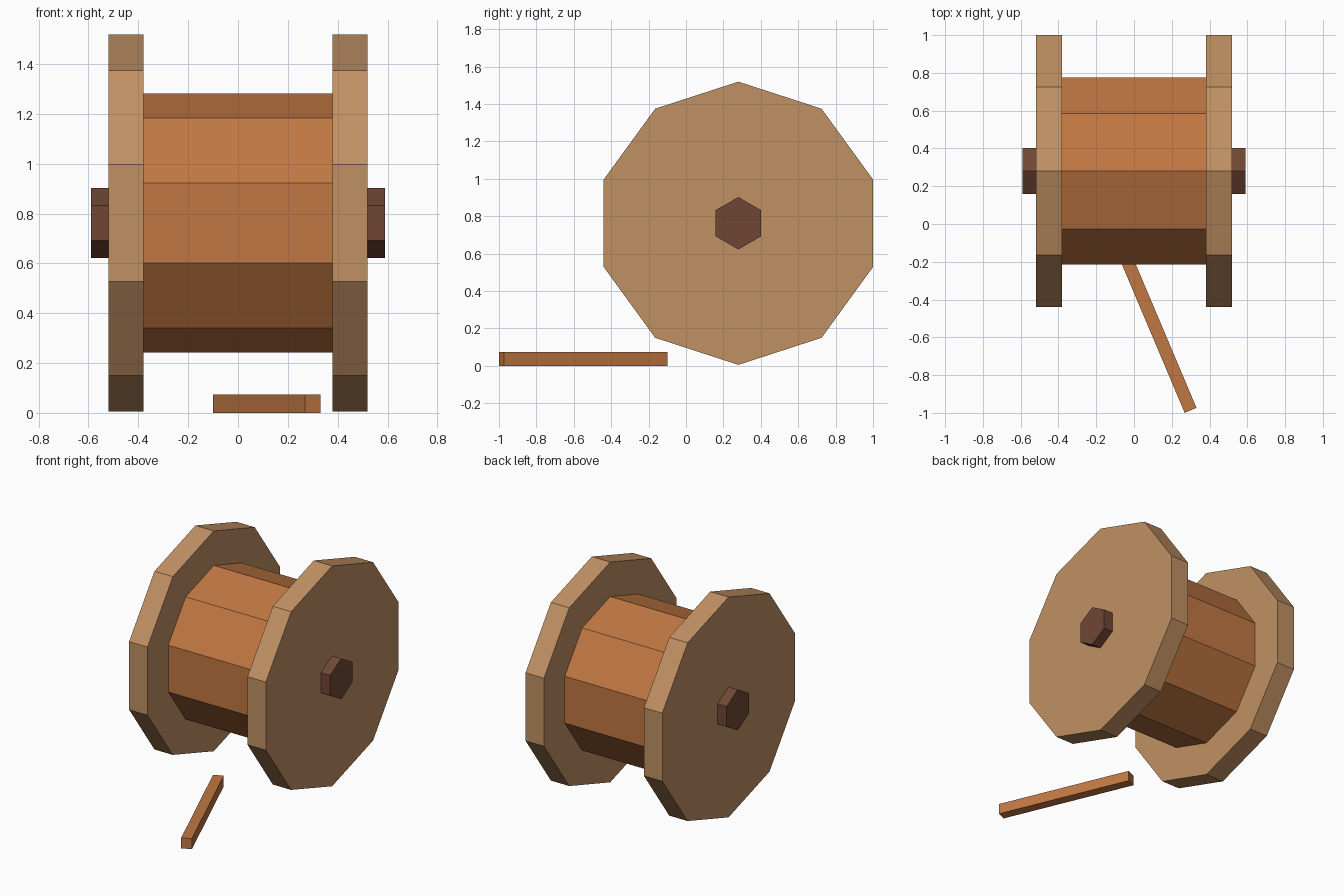
import bpy, bmesh
from math import sin, cos, pi
from mathutils import Matrix

if "Cube" in bpy.data.objects:
    bpy.data.objects.remove(bpy.data.objects["Cube"])

CY, CZ = 0.28, 0.762  # reel axis


def material(name, rgb):
    m = bpy.data.materials.new(name)
    m.diffuse_color = (*rgb, 1)
    m.use_nodes = True
    m.node_tree.nodes["Principled BSDF"].inputs["Base Color"].default_value = m.diffuse_color
    return m


def add_object(name, bm, mat):
    bmesh.ops.recalc_face_normals(bm, faces=bm.faces)
    me = bpy.data.meshes.new(name)
    bm.to_mesh(me)
    bm.free()
    me.materials.append(mat)
    ob = bpy.data.objects.new(name, me)
    bpy.context.collection.objects.link(ob)
    return ob


def prism(name, sides, radius, x0, x1, mat):
    """Regular prism along x with a corner pointing up."""
    bm = bmesh.new()
    ring = [bm.verts.new((x0, radius * sin(2 * pi * i / sides), radius * cos(2 * pi * i / sides)))
            for i in range(sides)]
    face = bm.faces.new(ring)
    ext = bmesh.ops.extrude_face_region(bm, geom=[face], use_keep_orig=True)
    moved = [v for v in ext["geom"] if isinstance(v, bmesh.types.BMVert)]
    bmesh.ops.translate(bm, verts=moved, vec=(x1 - x0, 0, 0))
    ob = add_object(name, bm, mat)
    ob.location = (0, CY, CZ)
    return ob


flange_wood = material("flange_wood", (0.53, 0.28, 0.125))
rope_orange = material("rope_orange", (0.53, 0.185, 0.055))
dark_wood = material("dark_wood", (0.16, 0.062, 0.034))

# wound rope drum and axle
prism("wound_rope", 10, 0.52, -0.38, 0.38, rope_orange)
prism("axle", 6, 0.14, -0.59, 0.59, dark_wood)

# end flanges
for side, x0, x1 in (("left", -0.52, -0.38), ("right", 0.38, 0.52)):
    prism("flange_" + side, 10, 0.757, x0, x1, flange_wood)

# loose rope end lying on the floor
bm = bmesh.new()
bmesh.ops.create_cube(bm, size=1, matrix=Matrix.Diagonal((0.068, 0.948, 0.073, 1)))
rope_end = add_object("loose_rope_end", bm, rope_orange)
rope_end.location = (0.115, -0.55, 0.0365)
rope_end.rotation_euler.z = 0.4
